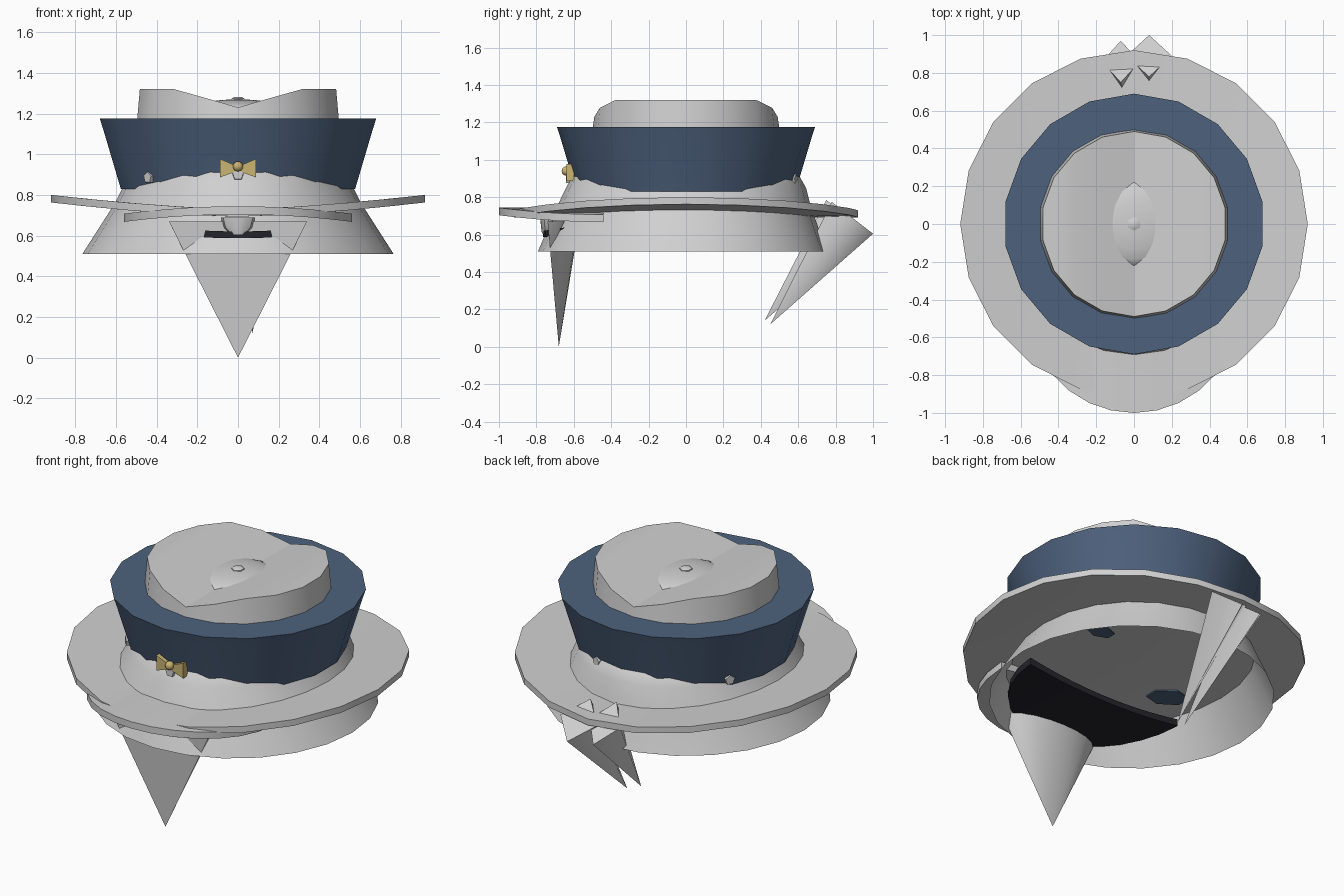
import bpy, bmesh, math
from mathutils import Vector, Matrix

if "Cube" in bpy.data.objects:
    bpy.data.objects.remove(bpy.data.objects["Cube"])


def material(name, col):
    m = bpy.data.materials.new(name)
    m.diffuse_color = (*col, 1)
    m.use_nodes = True
    m.node_tree.nodes["Principled BSDF"].inputs["Base Color"].default_value = m.diffuse_color
    return m


GREY = material("light_grey", (0.63, 0.63, 0.63))
BLUE = material("navy_blue", (0.075, 0.12, 0.205))
DARK = material("near_black", (0.018, 0.018, 0.026))
GOLD = material("gold", (0.6, 0.46, 0.17))


def finish(name, bm, mat, angle=32):
    bmesh.ops.recalc_face_normals(bm, faces=bm.faces)
    me = bpy.data.meshes.new(name)
    bm.to_mesh(me)
    bm.free()
    me.materials.append(mat)
    ob = bpy.data.objects.new(name, me)
    bpy.context.collection.objects.link(ob)
    bpy.ops.object.select_all(action='DESELECT')
    ob.select_set(True)
    bpy.context.view_layer.objects.active = ob
    bpy.ops.object.shade_smooth_by_angle(angle=math.radians(angle))
    return ob


def loft(name, rings, sides, mat, cap=False, zf=None):
    """Elliptical rings (rx, ry, centre_y, z) joined one after another."""
    bm = bmesh.new()
    rows = []
    for rx, ry, cy, z in rings:
        row = []
        for i in range(sides):
            a = 2 * math.pi * i / sides
            x, y = rx * math.sin(a), cy + ry * math.cos(a)
            row.append(bm.verts.new((x, y, z + (zf(x, y) if zf else 0))))
        rows.append(row)
    for r, s in zip(rows, rows[1:]):
        for i in range(sides):
            j = (i + 1) % sides
            bm.faces.new((r[i], r[j], s[j], s[i]))
    if cap:
        bm.faces.new(rows[-1])
    return finish(name, bm, mat)


def slab(name, cols, top, bottom, mat, spread=1.0):
    """Plate made of strips across x; cols are (x, y_front, y_back)."""
    bm = bmesh.new()
    q = []
    for x, y0, y1 in cols:
        q.append([bm.verts.new(p) for p in (
            (x, y0, top(x)), (x, y1, top(x)),
            (x * spread, y1 * spread, bottom(x)), (x * spread, y0 * spread, bottom(x)))])
    for a, b in zip(q, q[1:]):
        for k in range(4):
            m = (k + 1) % 4
            bm.faces.new((a[k], a[m], b[m], b[k]))
    bm.faces.new(q[0])
    bm.faces.new(q[-1])
    return finish(name, bm, mat)


def half_disc(cy, r, n=14):
    angles = [math.radians(-88 + 176 * i / n) for i in range(n + 1)]
    return [(r * math.sin(a), cy - r * math.cos(a), cy) for a in angles]


def spike(name, tip, corners, mat, angle=32):
    bm = bmesh.new()
    t = bm.verts.new(tip)
    vs = [bm.verts.new(c) for c in corners]
    for i, v in enumerate(vs):
        bm.faces.new((t, v, vs[(i + 1) % len(vs)]))
    bm.faces.new(vs)
    return finish(name, bm, mat, angle)


def ball(name, loc, scale, mat, u=16, v=10):
    bm = bmesh.new()
    bmesh.ops.create_uvsphere(bm, u_segments=u, v_segments=v, radius=1,
                              matrix=Matrix.Translation(loc) @ Matrix.Diagonal((*scale, 1)))
    return finish(name, bm, mat)


# Flared skirt and rounded lower crown
loft("crown_skirt", [(.765, .772, -.02, .51), (.605, .675, -.01, .76), (.56, .642, 0, .85),
                     (.53, .608, 0, .91), (.45, .52, 0, .98)], 24, GREY)

# Wide brim that lifts at both sides; its underside closes the hat
lift = lambda x, y: .07 * (abs(x) / .92) ** 1.5
loft("brim", [(.56, .6, 0, .73), (.76, .76, 0, .73), (.92, .92, 0, .73),
              (.92, .92, 0, .693), (.76, .76, 0, .693), (.58, .62, 0, .693),
              (.3, .3, 0, .693), (.02, .02, 0, .693)], 20, GREY, cap=True, zf=lift)

# Blue patches on the underside
for name, x, y, r in (("patch_right", .365, .155, .07), ("patch_left", -.363, -.157, .11)):
    slab(name, [(x - r, y - r * .3, y + r * .5), (x, y - r * .8, y + r * .8),
                (x + r * .9, y - r * .5, y + r * .2)],
         lambda x: .692 + lift(x, 0), lambda x: .685 + lift(x, 0), BLUE)

# Broad blue band with a flat top
loft("blue_band", [(.585, .585, 0, .83), (.672, .672, 0, 1.12),
                   (.69, .69, 0, 1.175), (.49, .49, 0, 1.175)], 18, BLUE)

# Pinched crown top: a valley running front to back
cols = [(.49 * math.sin(math.radians(20 * k)), -.49 * math.cos(math.radians(20 * k)),
         .49 * math.cos(math.radians(20 * k))) for k in range(-4, 5)]
slab("crown_top", cols, lambda x: 1.23 + .09 * min(1, abs(x) / .31),
     lambda x: 1.1, GREY, spread=1.04)
ball("crown_leaf", (0, 0, 1.215), (.24, .23, .055), GREY)
loft("crown_button", [(.036, .036, 0, 1.25), (.036, .036, 0, 1.274), (.02, .02, 0, 1.282)],
     6, GREY, cap=True)

# Front visor, and the dark plate beneath it
slab("visor", half_disc(-.44, .56), lambda x: .744 - .034 * (x / .54) ** 2,
     lambda x: .704 - .034 * (x / .54) ** 2, GREY)
slab("dark_plate", half_disc(-.25, .515), lambda x: .62 + .03 * (x / .42) ** 2,
     lambda x: .587 + .025 * (x / .42) ** 2, DARK)

# Long spike at the front: flat face forward, rounded behind
arc = [math.pi * i / 10 for i in range(11)]
spike("front_spike", (0, -.68, 0),
      [(.34 * math.cos(a), -.74 + .17 * math.sin(a), .67) for a in arc], GREY, 50)
loft("front_nub", [(.085, .045, -.735, .69), (.07, .04, -.735, .64), (.035, .035, -.735, .605)],
     12, GREY, cap=True)

# Two pointed tails at the back
for side, tip, cx, cy, cz, w in (("right", (.07, .45, .12), .08, .89, .69, .12),
                                 ("left", (0, .42, .14), -.07, .86, .70, .1)):
    spike("tail_" + side, tip,
          [(cx, cy - .11, cz + .085), (cx + w, cy, cz),
           (cx, cy + .11, cz - .085), (cx - w, cy, cz)], GREY, 89)

# Gold bow with a round knot
for s, side in ((-1, "left"), (1, "right")):
    slab("bow_wing_" + side, [(s * .01, -.64, -.61), (s * .05, -.64, -.6), (s * .088, -.64, -.6)],
         lambda x: .94 + .42 * abs(x), lambda x: .918 - .36 * abs(x), GOLD)
ball("bow_knot", (0, -.64, .94), (.025, .025, .025), GOLD, 12, 8)

# Small five-sided studs along the lower edge of the band
for i, (deg, z, d) in enumerate(((0, .9, .632), (-47, .885, .6), (163, .895, .605), (-122, .87, .6))):
    bm = bmesh.new()
    a = math.radians(deg)
    out = Vector((math.sin(a), -math.cos(a), 0))
    place = Matrix.Translation(out * d + Vector((0, 0, z)))
    bmesh.ops.create_cone(bm, cap_ends=True, segments=5, radius1=.03, radius2=.028, depth=.02,
                          matrix=place @ out.to_track_quat('Z', 'Y').to_matrix().to_4x4())
    finish("stud_%d" % (i + 1), bm, GREY)
